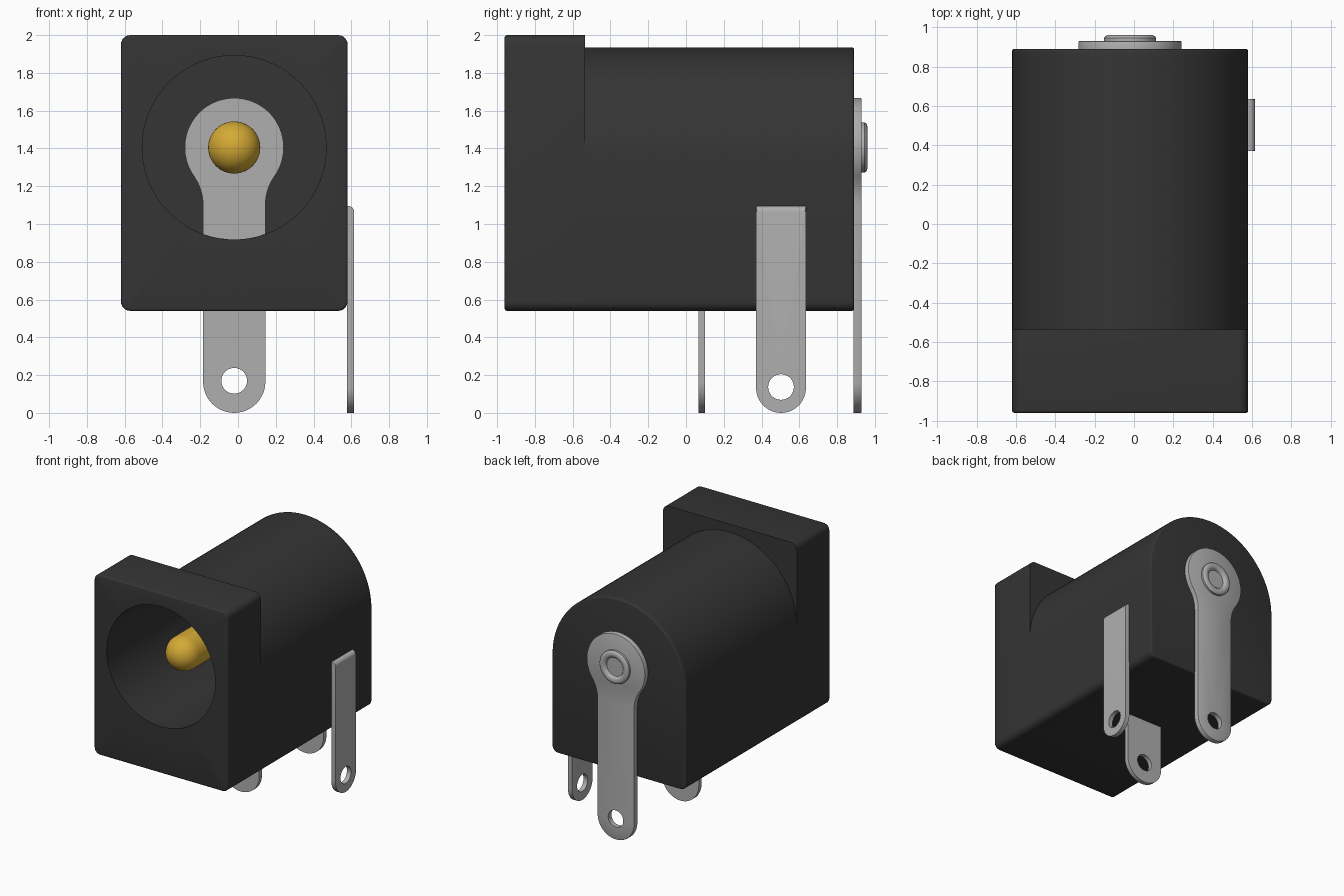
import bpy, bmesh, math
from math import pi, sin, cos

cube = bpy.data.objects.get("Cube")
if cube:
    bpy.data.objects.remove(cube, do_unlink=True)

CX, CZ = -0.02, 1.405      # axis of the bore and pin
BORE = 0.487


def material(name, rgb, rough):
    m = bpy.data.materials.new(name)
    m.use_nodes = True
    m.diffuse_color = (*rgb, 1)
    bsdf = m.node_tree.nodes["Principled BSDF"]
    bsdf.inputs["Base Color"].default_value = (*rgb, 1)
    bsdf.inputs["Roughness"].default_value = rough
    return m


BLACK = material("black plastic", (0.035, 0.035, 0.035), 0.6)
STEEL = material("grey metal", (0.43, 0.43, 0.43), 0.4)
GOLD = material("gold metal", (0.66, 0.40, 0.035), 0.4)


def finish(bm, name, mat):
    bmesh.ops.recalc_face_normals(bm, faces=bm.faces)
    me = bpy.data.meshes.new(name)
    bm.to_mesh(me)
    bm.free()
    me.materials.append(mat)
    ob = bpy.data.objects.new(name, me)
    bpy.context.collection.objects.link(ob)
    bpy.ops.object.select_all(action='DESELECT')
    ob.select_set(True)
    bpy.context.view_layer.objects.active = ob
    bpy.ops.object.shade_smooth_by_angle(angle=math.radians(35))
    return ob


def arc(cx, cy, r, a0, a1, n):
    """Points on an arc, angles in degrees."""
    return [(cx + r * cos(math.radians(a0 + (a1 - a0) * i / n)),
             cy + r * sin(math.radians(a0 + (a1 - a0) * i / n))) for i in range(n + 1)]


def circle(cx, cy, r, n=48):
    return arc(cx, cy, r, 0, 360, n)[:-1]


def prism(name, mat, loops, d0, d1, axis='y', bevel=None, width=0.012, segments=3):
    """Extrude an outline (with optional holes) from d0 to d1 along an axis.
    bevel is a test on vertex position choosing which sharp edges to round."""
    bm = bmesh.new()
    for loop in loops:
        vs = [bm.verts.new((u, d0, v) if axis == 'y' else (d0, u, v)) for u, v in loop]
        for i, v in enumerate(vs):
            bm.edges.new((vs[i - 1], v))
    bmesh.ops.triangle_fill(bm, edges=bm.edges[:], use_beauty=True)
    ext = bmesh.ops.extrude_face_region(bm, geom=bm.faces[:])
    step = (0, d1 - d0, 0) if axis == 'y' else (d1 - d0, 0, 0)
    bmesh.ops.translate(bm, vec=step, verts=[g for g in ext['geom'] if isinstance(g, bmesh.types.BMVert)])
    bmesh.ops.recalc_face_normals(bm, faces=bm.faces)
    if bevel:
        edges = [e for e in bm.edges if len(e.link_faces) == 2 and e.calc_face_angle() > 1
                 and all(bevel(v.co) for v in e.verts)]
        bmesh.ops.bevel(bm, geom=edges, offset=width, segments=segments, profile=0.5, affect='EDGES')
    return finish(bm, name, mat)


def lathe(name, mat, profile, n=48):
    """Revolve (radius, y) points about the bore axis."""
    bm = bmesh.new()
    vs = [bm.verts.new((CX + r, y, CZ)) for r, y in profile]
    es = [bm.edges.new(p) for p in zip(vs, vs[1:])]
    bmesh.ops.spin(bm, geom=vs + es, cent=(CX, 0, CZ), axis=(0, 1, 0),
                   angle=2 * pi, steps=n, use_duplicate=False)
    bmesh.ops.remove_doubles(bm, verts=bm.verts, dist=1e-5)
    return finish(bm, name, mat)


def keyhole(bottom):
    """Round head with filleted neck; bottom runs left to right."""
    fx, fz, fr = 0.431, 1.10, 0.266
    a = math.degrees(math.atan2(CZ - fz, fx))
    right = arc(CX + fx, fz, fr, 180, 180 - a, 8)
    head = arc(CX, CZ, 0.262, -a, 180 + a, 48)[1:-1]
    left = arc(CX - fx, fz, fr, a, 0, 8)
    return bottom + right + head + left


# Housing: square front flange, round-topped barrel and closed back wall
L, R, B, T = -0.62, 0.58, 0.54, 2.0
c = 0.05
base = arc(L + c, B + c, c, 180, 270, 6) + arc(R - c, B + c, c, 270, 360, 6)
flange = base + arc(R - c, T - c, c, 0, 90, 6) + arc(L + c, T - c, c, 90, 180, 6)
barrel = base + arc(CX, 1.335, 0.6, 0, 180, 64)
bore = circle(CX, CZ, BORE, 96)
prism("front_flange", BLACK, [flange, bore], -0.96, -0.535,
      bevel=lambda p: p.y < -0.955 and math.hypot(p.x - CX, p.z - CZ) > 0.5)
prism("barrel_housing", BLACK, [barrel, bore], -0.535, 0.85)
prism("back_wall", BLACK, [barrel], 0.85, 0.89, bevel=lambda p: p.y > 0.885)

# Contact plate on the floor of the bore
half = math.degrees(math.asin(0.165 / BORE))
prism("inner_contact", STEEL, [keyhole(arc(CX, CZ, BORE, 270 - half, 270 + half, 12))], 0.83, 0.851)

# Centre pin with a domed tip
tip = [(0.138 * sin(i * pi / 24), -0.66 - 0.138 * cos(i * pi / 24)) for i in range(13)]
lathe("centre_pin", GOLD, tip + [(0.138, 0.85)])

# Solder tags with round ends and holes
end = arc(CX, 0.165, 0.165, 180, 360, 24)
hole = circle(CX, 0.17, 0.068, 32)
prism("rear_tag", STEEL, [keyhole(end), hole], 0.888, 0.93,
      bevel=lambda p: p.y > 0.925 and math.hypot(p.x - CX, p.z - 0.17) > 0.1, width=0.006, segments=2)
prism("middle_tag", STEEL, [end + [(CX + 0.165, 0.6), (CX - 0.165, 0.6)], hole], 0.065, 0.1)
side = arc(0.503, 0.132, 0.132, 180, 360, 24) + [(0.635, 1.095), (0.371, 1.095)]
prism("side_tag", STEEL, [side, circle(0.503, 0.137, 0.068, 32)], 0.578, 0.615, axis='x',
      bevel=lambda p: p.x > 0.61 and p.z > 1.09, width=0.03, segments=4)

# Rolled rivet holding the rear tag
lathe("rivet", STEEL, [(0, 0.936), (0.075, 0.936), (0.079, 0.948), (0.088, 0.957), (0.1, 0.96),
                       (0.112, 0.96), (0.125, 0.956), (0.133, 0.946), (0.133, 0.92)])
